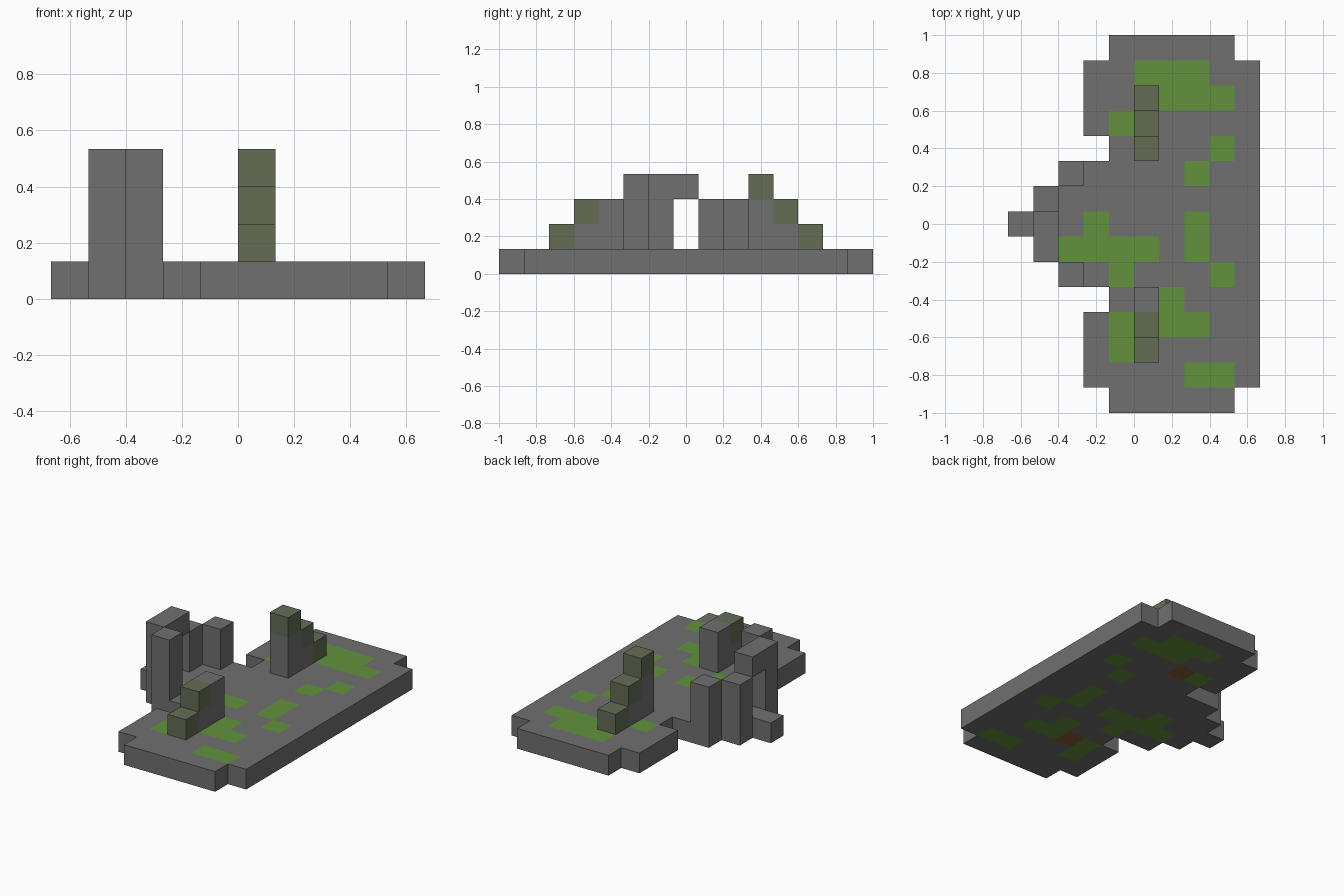
import bpy
import bmesh
import math
from mathutils import Matrix, Vector

if "Cube" in bpy.data.objects:
    bpy.data.objects.remove(bpy.data.objects["Cube"], do_unlink=True)

COLS, ROWS = 10, 15
U = 2 / ROWS  # edge of one block


def material(name, rgb):
    m = bpy.data.materials.new(name)
    m.use_nodes = True
    m.diffuse_color = (*rgb, 1)
    bsdf = m.node_tree.nodes["Principled BSDF"]
    bsdf.inputs["Base Color"].default_value = (*rgb, 1)
    bsdf.inputs["Roughness"].default_value = 0.9
    return m


STONE = material("grey stone", (0.16, 0.16, 0.16))
GRASS = material("grass green", (0.122, 0.29, 0.048))
MOSS = material("mossy stone", (0.127, 0.153, 0.09))
EARTH = material("brown earth", (0.25, 0.11, 0.03))


def add_object(name, bm, mats):
    mesh = bpy.data.meshes.new(name)
    bmesh.ops.recalc_face_normals(bm, faces=bm.faces)
    bm.to_mesh(mesh)
    bm.free()
    for m in mats:
        mesh.materials.append(m)
    obj = bpy.data.objects.new(name, mesh)
    bpy.context.collection.objects.link(obj)
    return obj


def block(name, col, row, bottom, top, mat):
    """One block column standing on a cell, between two block levels."""
    bm = bmesh.new()
    centre = Vector((col + 0.5 - COLS / 2, row + 0.5 - ROWS / 2, (bottom + top) / 2)) * U
    size = Matrix.Diagonal((U, U, (top - bottom) * U, 1))
    bmesh.ops.create_cube(bm, size=1, matrix=Matrix.Translation(centre) @ size)
    return add_object(name, bm, [mat])


# Floor outline: first and last column of each row, front to back
half = [(4, 9), (3, 10), (3, 10), (3, 10), (4, 10), (2, 10), (1, 10)]
spans = half + [(0, 10)] + half[::-1]

# Grass cells as row: columns
grass = {1: (7, 8), 2: (4,), 3: (4, 6, 7), 4: (6,), 5: (4, 8),
         6: (2, 3, 4, 5, 7), 7: (3, 7), 9: (7,), 10: (8,),
         11: (4,), 12: (6, 7, 8), 13: (5, 6, 7)}
earth = {(5, 3), (5, 11)}

# Floor slab with grass and earth cells
bm = bmesh.new()
bmesh.ops.create_grid(bm, x_segments=COLS, y_segments=ROWS, size=1,
                      matrix=Matrix.Diagonal((COLS / ROWS, 1, 1, 1)))
outside = []
for f in bm.faces:
    c = f.calc_center_median()
    col = math.floor(c.x / U + COLS / 2)
    row = math.floor(c.y / U + ROWS / 2)
    first, last = spans[row]
    if not first <= col < last:
        outside.append(f)
    elif col in grass.get(row, ()):
        f.material_index = 1
    elif (col, row) in earth:
        f.material_index = 2
bmesh.ops.delete(bm, geom=outside, context='FACES')
raised = bmesh.ops.extrude_face_region(bm, geom=bm.faces[:], use_keep_orig=True)
bmesh.ops.translate(bm, vec=(0, 0, U),
                    verts=[v for v in raised["geom"] if isinstance(v, bmesh.types.BMVert)])
bm.normal_update()
for f in bm.faces:
    if abs(f.normal.z) < 0.5:
        f.material_index = 0
add_object("floor", bm, [STONE, GRASS, EARTH])

# Gateway: pillars and lintel around the doorway
block("front_pillar", 2, 5, 1, 4, STONE)
block("front_gate_post", 1, 6, 1, 4, STONE)
block("gate_lintel", 1, 7, 3, 4, STONE)
block("back_gate_post", 1, 8, 1, 3, STONE)
block("back_pillar", 2, 9, 1, 3, STONE)

# Ruined walls: stepped stone columns with mossy caps
for name, steps in (("front_wall", [(2, 2), (3, 3)]),
                    ("back_wall", [(12, 2), (11, 3), (10, 4)])):
    for n, (row, top) in enumerate(steps, 1):
        block(f"{name}_cap_{n}", 5, row, top - 1, top, MOSS)
        if top > 2:
            block(f"{name}_column_{n}", 5, row, 1, top - 1, STONE)
block("front_wall_end", 5, 4, 1, 3, STONE)
